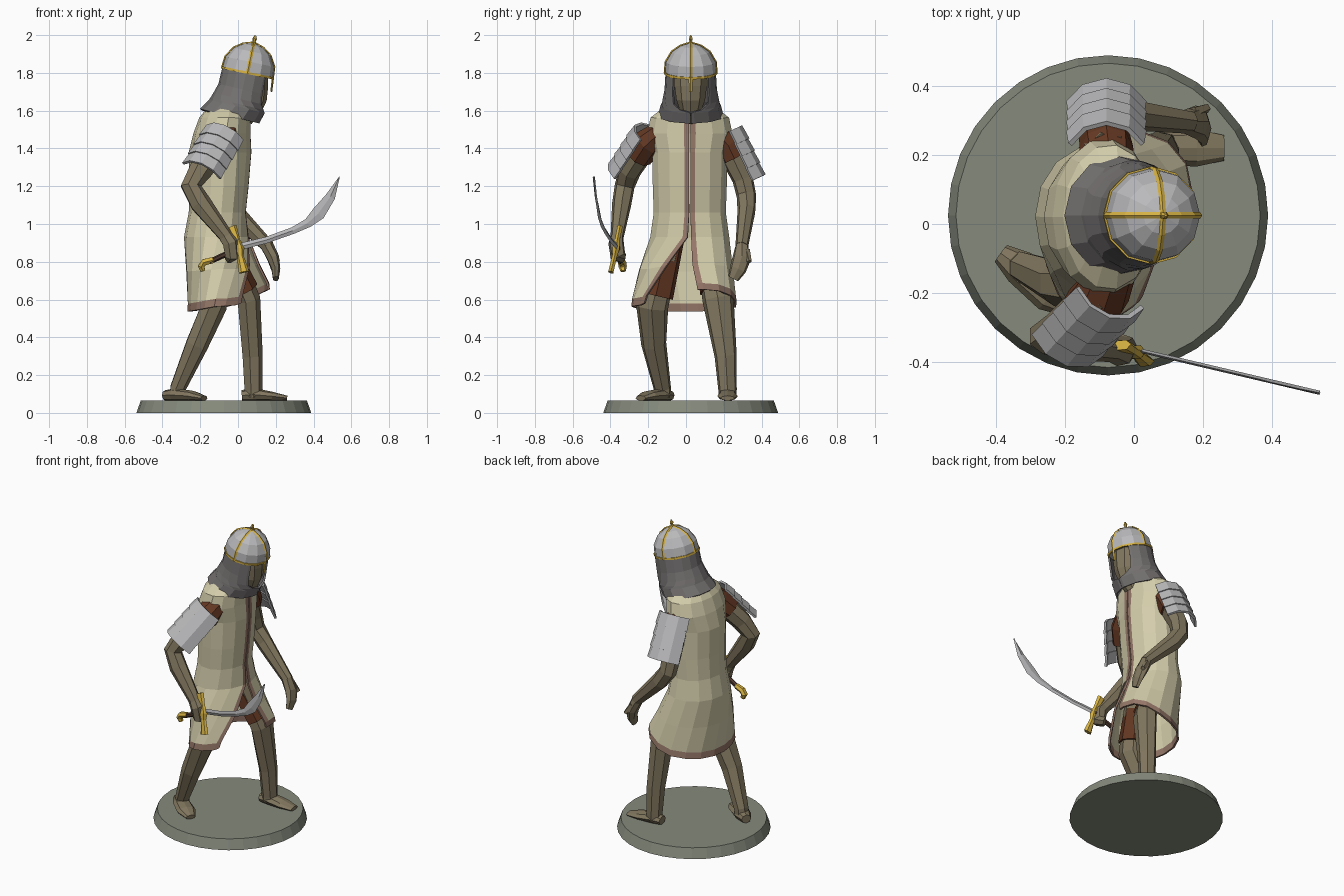
import bpy, bmesh, math
from mathutils import Vector, Matrix

if "Cube" in bpy.data.objects:
    bpy.data.objects.remove(bpy.data.objects["Cube"])

def mat(name, hexcol):
    m = bpy.data.materials.new(name)
    c = [int(hexcol[i:i + 2], 16) / 255 for i in (0, 2, 4)]
    m.diffuse_color = [((v + .055) / 1.055) ** 2.4 for v in c] + [1]
    m.use_nodes = True
    m.node_tree.nodes["Principled BSDF"].inputs["Base Color"].default_value = m.diffuse_color
    return m

SKIN, CREAM = mat("skin", "82775f"), mat("cream_cloth", "d4cdab")
BROWN, TRIM = mat("brown_cloth", "643823"), mat("trim", "957768")
GOLD, MAIL = mat("gold", "d6b244"), mat("mail", "747070")
STEEL, STONE = mat("steel", "bababc"), mat("stone", "858a7c")
DARK = mat("dark_leather", "4a352c")

def loft(name, rings, mats, closed=True, caps=True, thick=0, pick=None):
    """Skin a list of point rings; pick(row, column) chooses the material slot."""
    bm = bmesh.new()
    rows = [[bm.verts.new(p) for p in r] for r in rings]
    n = len(rows[0])
    for i in range(len(rows) - 1):
        for j in range(n if closed else n - 1):
            k = (j + 1) % n
            f = bm.faces.new((rows[i][j], rows[i][k], rows[i + 1][k], rows[i + 1][j]))
            if pick:
                f.material_index = pick(i, j)
    if closed and caps:
        bm.faces.new(rows[0])
        bm.faces.new(rows[-1])
    bmesh.ops.recalc_face_normals(bm, faces=bm.faces)
    me = bpy.data.meshes.new(name)
    bm.to_mesh(me)
    bm.free()
    for m in mats:
        me.materials.append(m)
    ob = bpy.data.objects.new(name, me)
    bpy.context.collection.objects.link(ob)
    if thick:
        mod = ob.modifiers.new("thickness", "SOLIDIFY")
        mod.thickness, mod.offset = thick, 0
    return ob

def limb(name, path, m, sides=7, ref=(1, 0, 0)):
    """Tube along points (x, y, z, radius along ref, radius across)."""
    P = [Vector(p[:3]) for p in path]
    rings = []
    for i, p in enumerate(path):
        d = (P[min(i + 1, len(P) - 1)] - P[max(i - 1, 0)]).normalized()
        u = Vector(ref) - d * Vector(ref).dot(d)
        u.normalize()
        v = d.cross(u)
        rings.append([P[i] + u * p[3] * math.cos(t) + v * p[4] * math.sin(t)
                      for t in (2 * math.pi * k / sides for k in range(sides))])
    return loft(name, rings, [m])

def cloth_ring(z, xc, yc, rx, ry, g0, g1, edge=7, n=14, shear=0, lift=0, slope=0):
    """Open ring, split at the front (+x) from angle g0 round to -g1."""
    a, b = g0 + edge, 360 - g1 - edge
    angs = [g0] + [a + (b - a) * k / n for k in range(n + 1)] + [360 - g1]
    pts = []
    for t in map(math.radians, angs):
        y = ry * math.sin(t)
        x = xc + rx * math.cos(t) + shear * y * (1 + math.cos(t)) / 2
        dz = slope * (x - xc) + lift * max(0, x + .02) + .06 * lift * min(0, math.cos(t))
        pts.append((x, yc + y, z + dz))
    return pts

def disc(r, z, n=32):
    return [(-.075 + r * math.cos(2 * math.pi * k / n), .025 + r * math.sin(2 * math.pi * k / n), z)
            for k in range(n)]

# Round base
loft("base", [disc(.463, 0), disc(.44, .065)], [STONE])

# Long tunic, split at the front, with trimmed edges
R = [cloth_ring(1.61, -.06, .02, .10, .14, 1, 1),
     cloth_ring(1.56, -.07, .02, .13, .205, 1, 1),
     cloth_ring(1.48, -.085, .02, .145, .222, 1, 1),
     cloth_ring(1.38, -.095, .02, .16, .195, 1, 1),
     cloth_ring(1.20, -.10, .02, .15, .192, 1, 1),
     cloth_ring(1.06, -.11, .02, .145, .187, 1, 1),
     cloth_ring(.93, -.115, .02, .165, .205, 2, 3, shear=.1),
     cloth_ring(.76, -.085, 0, .185, .245, 8, 25, shear=.25, lift=.2),
     cloth_ring(.605, -.06, -.01, .2, .27, 14, 46, shear=.35, lift=.45),
     cloth_ring(.565, -.06, -.01, .203, .275, 15, 49, shear=.35, lift=.48)]
last = len(R[0]) - 2
loft("tunic", R, [CREAM, TRIM], closed=False, thick=.012,
     pick=lambda i, j: int(i == len(R) - 2 or j in (0, last)))

# Legs, feet and short breeches
limb("rear_leg", [(-.1, -.09, .93, .07, .07), (-.13, -.18, .56, .07, .088),
                  (-.22, -.17, .36, .062, .068), (-.32, -.125, .13, .043, .047),
                  (-.325, -.125, .085, .043, .047)], SKIN)
limb("front_leg", [(-.08, .1, .93, .06, .06), (.055, .17, .6, .064, .085),
                   (.075, .21, .3, .056, .06), (.08, .22, .12, .05, .05),
                   (.08, .22, .085, .05, .048)], SKIN)
limb("rear_foot", [(-.385, -.085, .092, .028, .03), (-.33, -.125, .095, .036, .052),
                   (-.24, -.2, .09, .027, .058), (-.18, -.24, .078, .014, .032)], SKIN, 8, (0, 0, 1))
limb("front_foot", [(.02, .22, .092, .028, .035), (.08, .22, .097, .036, .048),
                    (.18, .22, .088, .024, .054), (.26, .22, .078, .013, .037)], SKIN, 8, (0, 0, 1))
limb("rear_breeches", [(-.12, -.08, .96, .08, .08), (-.12, -.16, .62, .078, .095)], BROWN)
limb("front_breeches", [(-.11, .1, .96, .07, .07), (-.05, .125, .82, .072, .075),
                        (.04, .16, .65, .07, .09)], BROWN)

# Arms with short brown sleeves
limb("sword_arm", [(-.08, -.19, 1.45, .07, .07), (-.2, -.3, 1.28, .064, .062),
                   (-.25, -.325, 1.2, .057, .054), (-.2, -.34, 1.11, .058, .052),
                   (-.06, -.365, .93, .038, .035)], SKIN)
limb("free_arm", [(-.08, .2, 1.45, .07, .07), (-.1, .3, 1.24, .06, .057),
                  (-.09, .32, 1.15, .055, .053), (-.03, .32, 1.07, .054, .048),
                  (.16, .295, .88, .036, .034)], SKIN)
limb("sword_sleeve", [(-.06, -.13, 1.49, .07, .06), (-.09, -.2, 1.43, .082, .08),
                      (-.14, -.25, 1.36, .078, .075)], BROWN, 8)
limb("free_sleeve", [(-.07, .16, 1.49, .07, .06), (-.08, .22, 1.42, .078, .075),
                     (-.085, .255, 1.35, .074, .072)], BROWN, 8)
limb("sword_hand", [(-.075, -.362, .95, .038, .032), (-.04, -.37, .9, .045, .042),
                    (-.03, -.36, .83, .042, .042), (-.05, -.335, .82, .025, .03)], SKIN)
limb("free_hand", [(.15, .296, .89, .036, .034), (.185, .295, .82, .034, .05),
                   (.2, .275, .76, .024, .045), (.2, .25, .71, .016, .03)], SKIN)
limb("free_thumb", [(.17, .32, .86, .02, .02), (.21, .335, .8, .014, .014)], SKIN, 5)

# Overlapping curved shoulder plates
def shoulder_plates(name, top, bottom, outward):
    top, bottom, n = Vector(top), Vector(bottom), Vector(outward)
    d = (bottom - top).normalized()
    n = (n - d * n.dot(d)).normalized()
    s = d.cross(n)
    for k in range(4):
        rings = []
        for t, r in ((k / 4 - .02, .119), (k / 4 + .26, .126)):
            c = top.lerp(bottom, t)
            rings.append([c + s * r * .98 * math.sin(a) + n * r * math.cos(a)
                          for a in (math.radians(-64 + 128 * j / 4) for j in range(5))])
        loft(f"{name}_{k + 1}", rings, [STEEL], closed=False, thick=.014)

shoulder_plates("sword_shoulder_plate", (-.07, -.17, 1.45), (-.19, -.3, 1.25), (0, -.8, .6))
shoulder_plates("free_shoulder_plate", (-.08, .185, 1.465), (-.08, .3, 1.21), (0, .9, .4))

# Head and mail hood with face opening
limb("head", [(.02, .025, 1.56, .06, .06), (.05, .025, 1.61, .075, .06),
              (.06, .025, 1.66, .092, .08), (.06, .025, 1.73, .1, .09),
              (.06, .025, 1.8, .1, .095)], SKIN, 10)
loft("mail_hood", [cloth_ring(z, xc, .025, rx, ry, g, g, 6, 12, slope=-.23)
                   for z, xc, rx, ry, g in ((1.795, .05, .128, .128, 44), (1.71, .032, .13, .133, 44),
                                            (1.66, .012, .137, .143, 38), (1.635, .0, .14, .151, 22),
                                            (1.622, -.006, .142, .155, .2), (1.57, -.045, .152, .168, .2))],
     [MAIL], closed=False, thick=.012)

# Tilted helmet dome with gold rim, ribs, nose guard and finial
H = Matrix.Translation((.05, .025, 1.8)) @ Matrix.Rotation(math.radians(12), 4, 'Y')
prof = [(0, .137), (.06, .132), (.115, .1), (.147, .055), (.163, .004)]

def circle(h, r, n=12):
    return [H @ Vector((r * math.cos(2 * math.pi * k / n), r * math.sin(2 * math.pi * k / n), h))
            for k in range(n)]

loft("helmet", [circle(h, r) for h, r in prof], [STEEL])
rim = [(-.006, .131), (-.006, .142), (.006, .142), (.006, .131), (-.006, .131)]
loft("helmet_rim", [circle(h, r) for h, r in rim], [GOLD], caps=False)
for k in range(4):
    a = k * math.pi / 2
    pts = [H @ Vector((r * math.cos(a), r * math.sin(a), h)) for h, r in prof]
    limb(f"helmet_rib_{k + 1}", [(*p, .009, .006) for p in pts], GOLD, 4,
         (-math.sin(a), math.cos(a), 0))
limb("nose_guard", [(.185, .025, 1.775, .006, .012), (.176, .025, 1.7, .005, .008)], GOLD, 4)
limb("helmet_finial", [(*(H @ Vector((0, 0, h))), r, r) for h, r in
                       ((.155, .014), (.172, .008), (.185, .012), (.203, .004))], GOLD, 6)

# Curved sword
blade = [(.01, .88, .018), (.15, .915, .017), (.29, .965, .018), (.37, 1.005, .024),
         (.425, 1.055, .037), (.49, 1.145, .026), (.537, 1.25, .002)]
limb("sword_blade", [(x, -.362 - .235 * x, z, w, .006) for x, z, w in blade], STEEL, 4, (-.3, 0, 1))
limb("sword_grip", [(.01, -.365, .875, .016, .016), (-.15, -.345, .8, .014, .014)],
     DARK, 6, (0, 0, 1))
limb("sword_pommel", [(-.13, -.345, .81, .018, .018), (-.18, -.338, .797, .022, .02),
                      (-.195, -.335, .775, .022, .02), (-.185, -.333, .75, .014, .014)], GOLD, 6, (0, 1, 0))
limb("sword_guard", [(-.035, -.35, .985, .028, .016), (-.005, -.365, .91, .018, .015),
                     (.005, -.37, .87, .03, .022), (.012, -.378, .83, .018, .015),
                     (.032, -.398, .745, .028, .016)], GOLD, 6)
